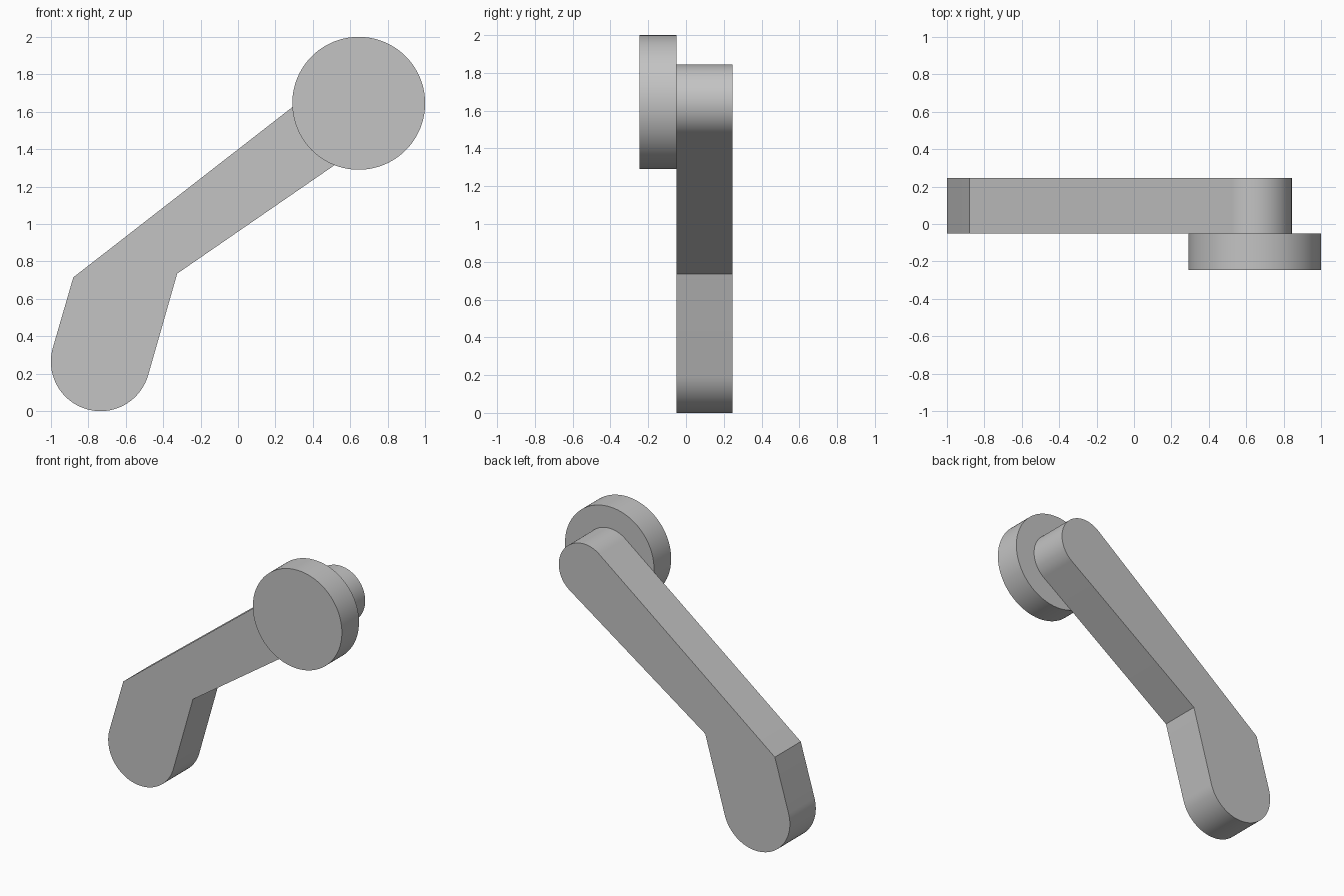
import bpy, bmesh, math

cube = bpy.data.objects.get("Cube")
if cube:
    bpy.data.objects.remove(cube, do_unlink=True)

grey = bpy.data.materials.new("plain_grey")
grey.use_nodes = True
colour = (0.55, 0.55, 0.55, 1)
grey.diffuse_color = colour
grey.node_tree.nodes["Principled BSDF"].inputs["Base Color"].default_value = colour


def arc(cx, cz, radius, start, end, steps):
    """Points along an arc, angles in degrees."""
    angles = [math.radians(start + (end - start) * i / steps) for i in range(steps + 1)]
    return [(cx + radius * math.cos(a), cz + radius * math.sin(a)) for a in angles]


def slab(name, outline, front, back):
    """Extrude an x-z outline from the front y to the back y."""
    bm = bmesh.new()
    face = bm.faces.new([bm.verts.new((x, front, z)) for x, z in outline])
    ext = bmesh.ops.extrude_face_region(bm, geom=[face], use_keep_orig=True)
    verts = [g for g in ext["geom"] if isinstance(g, bmesh.types.BMVert)]
    bmesh.ops.translate(bm, verts=verts, vec=(0, back - front, 0))
    bmesh.ops.recalc_face_normals(bm, faces=bm.faces)
    mesh = bpy.data.meshes.new(name)
    bm.to_mesh(mesh)
    bm.free()
    mesh.materials.append(grey)
    obj = bpy.data.objects.new(name, mesh)
    bpy.context.collection.objects.link(obj)
    bpy.ops.object.select_all(action="DESELECT")
    obj.select_set(True)
    bpy.context.view_layer.objects.active = obj
    bpy.ops.object.shade_smooth_by_angle(angle=math.radians(25))
    return obj


# Bent arm: wide rounded grip, elbow corners, narrow rounded top end
grip = arc(-0.735, 0.265, 0.265, 163.8, 343.8, 40)
top_end = arc(0.643, 1.645, 0.2, -55, 127.7, 40)
slab("bent_arm", grip + [(-0.325, 0.735)] + top_end + [(-0.88, 0.715)], -0.05, 0.245)

# Round disc in front of the top end
slab("round_disc", arc(0.645, 1.645, 0.355, 0, 360, 96)[:-1], -0.245, -0.05)
